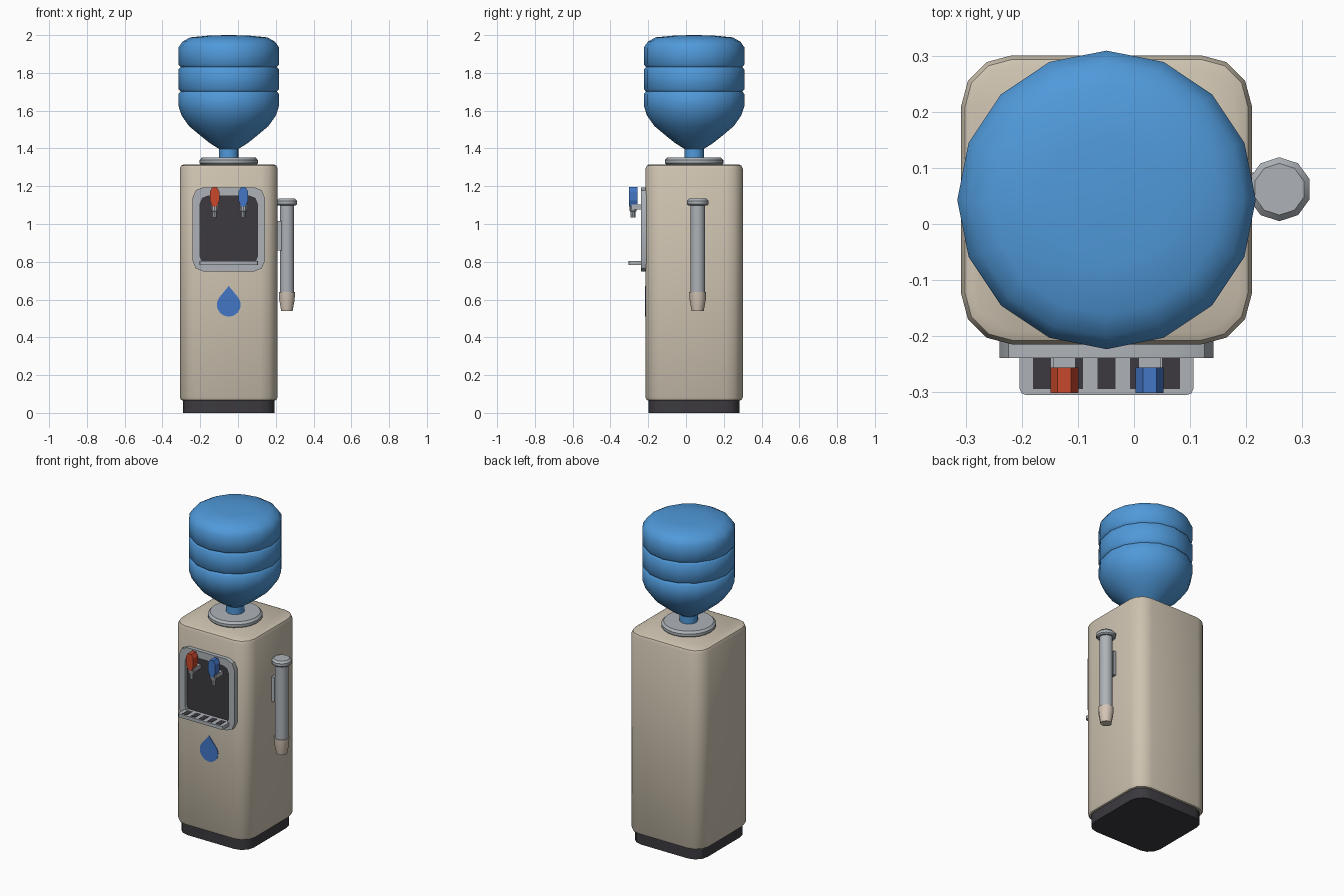
import bpy, bmesh, math
from math import sin, cos, pi, radians

if "Cube" in bpy.data.objects:
    bpy.data.objects.remove(bpy.data.objects["Cube"])

CX, CY = -0.049, 0.043   # axis of cabinet and bottle


def material(name, rgb):
    m = bpy.data.materials.new(name)
    m.diffuse_color = (*rgb, 1)
    m.use_nodes = True
    m.node_tree.nodes["Principled BSDF"].inputs["Base Color"].default_value = m.diffuse_color
    return m


BEIGE = material("warm beige", (0.62, 0.55, 0.44))
GREY = material("cool grey", (0.42, 0.45, 0.48))
DARK = material("charcoal", (0.045, 0.042, 0.05))
WATER = material("bottle blue", (0.08, 0.32, 0.70))
BLUE = material("cold blue", (0.055, 0.18, 0.56))
RED = material("hot red", (0.58, 0.065, 0.025))
CUP = material("cup cream", (0.66, 0.56, 0.47))


def finish(name, bm, mats, angle=30):
    bmesh.ops.recalc_face_normals(bm, faces=bm.faces)
    me = bpy.data.meshes.new(name)
    bm.to_mesh(me)
    bm.free()
    for m in mats:
        me.materials.append(m)
    ob = bpy.data.objects.new(name, me)
    bpy.context.collection.objects.link(ob)
    bpy.ops.object.select_all(action='DESELECT')
    ob.select_set(True)
    bpy.context.view_layer.objects.active = ob
    bpy.ops.object.shade_smooth_by_angle(angle=radians(angle))
    return ob


def loft(name, rings, mats, angle=30, end_mat=0):
    """Skin a list of equal-length point rings and cap both ends."""
    bm = bmesh.new()
    loops = [[bm.verts.new(p) for p in r] for r in rings]
    n = len(loops[0])
    for a, b in zip(loops, loops[1:]):
        for i in range(n):
            j = (i + 1) % n
            bm.faces.new((a[i], a[j], b[j], b[i]))
    bm.faces.new(loops[0][::-1])
    bm.faces.new(loops[-1]).material_index = end_mat
    return finish(name, bm, mats, angle)


def rounded(cx, cy, w, h, r, seg):
    pts = []
    for k, (sx, sy) in enumerate(((1, 1), (-1, 1), (-1, -1), (1, -1))):
        for i in range(seg + 1):
            a = pi / 2 * (k + i / seg)
            pts.append((cx + sx * (w / 2 - r) + r * cos(a),
                        cy + sy * (h / 2 - r) + r * sin(a)))
    return pts


def flat(pts, z):
    return [(x, y, z) for x, y in pts]


def upright(pts, y):
    return [(x, y, z) for x, z in pts]


def lathe(name, x, y, profile, sides, mat, angle=35):
    rings = [[(x + r * sin(2 * pi * i / sides), y + r * cos(2 * pi * i / sides), z)
              for i in range(sides)] for r, z in profile]
    return loft(name, rings, [mat], angle)


def box(name, x0, x1, y0, y1, z0, z1, mat):
    pts = [(x0, y0), (x1, y0), (x1, y1), (x0, y1)]
    return loft(name, [flat(pts, z0), flat(pts, z1)], [mat])


# Plinth and cabinet
loft("plinth", [flat(rounded(CX, CY, 0.485, 0.482, 0.08, 3), z) for z in (0, 0.066)], [DARK])
cabinet = [(0.03, 0.062), (0.007, 0.068), (0, 0.082), (0, 1.293), (0.007, 1.309), (0.022, 1.316)]
loft("cabinet", [flat(rounded(CX, CY, 0.518 - 2 * d, 0.515 - 2 * d, 0.09 - d * 0.8, 3), z)
                 for d, z in cabinet], [BEIGE], 40)

# Collar and water bottle with two grooves
lathe("bottle_collar", CX, CY, [(0.145, 1.312), (0.155, 1.322), (0.155, 1.338),
                                (0.143, 1.351), (0.06, 1.353)], 24, GREY)
lathe("water_bottle", CX, CY,
      [(0.052, 1.34), (0.052, 1.398), (0.10, 1.428), (0.15, 1.468), (0.21, 1.518),
       (0.25, 1.575), (0.266, 1.625), (0.266, 1.688), (0.255, 1.701), (0.266, 1.714),
       (0.266, 1.818), (0.255, 1.831), (0.266, 1.844), (0.266, 1.935),
       (0.245, 1.965), (0.205, 1.988), (0.11, 1.997), (0.02, 2.0)], 16, WATER, 50)

# Front panel: grey frame around a dark recess
outer = rounded(CX, 0.972, 0.382, 0.445, 0.055, 2)
inner = rounded(CX, 0.967, 0.302, 0.362, 0.04, 2)
loft("front_panel", [upright(outer, -0.205), upright(outer, -0.239),
                     upright(inner, -0.239), upright(inner, -0.219)], [GREY, DARK], 30, 1)

# Drip tray with five dark slots
tray = rounded(CX, -0.262, 0.31, 0.086, 0.012, 2)
loft("drip_tray", [flat(tray, z) for z in (0.782, 0.803)], [GREY])
for i in range(5):
    x = CX + (i - 2) * 0.0575
    box(f"tray_slot_{i + 1}", x - 0.016, x + 0.016, -0.294, -0.239, 0.801, 0.805, DARK)

# Hot and cold taps
half = [(0.012, 1.092), (0.025, 1.125), (0.025, 1.172), (0.012, 1.195)]
for label, x, mat in (("hot", -0.124, RED), ("cold", 0.028, BLUE)):
    pts = [(x + a, z) for a, z in half] + [(x - a, z) for a, z in half[::-1]]
    loft(label + "_lever", [upright(pts, -0.301), upright(pts, -0.256)], [mat], 20)
    box(label + "_tap_arm", x - 0.02, x + 0.02, -0.288, -0.215, 1.078, 1.104, GREY)
    lathe(label + "_spout", x, -0.28, [(0.018, 1.095), (0.018, 1.068), (0.013, 1.066),
                                       (0.013, 1.034)], 10, GREY)

# Painted water drop on the front
R, ZC = 0.063, 0.573
drop = [(CX, 0.672)] + [(CX + R * cos(a), ZC + R * sin(a))
                        for a in (radians(35 - 250 * i / 16) for i in range(17))]
loft("water_drop", [upright(drop, -0.212), upright(drop, -0.218)], [BLUE], 20)

# Cup dispenser on the right side
DX, DY = 0.259, 0.062
lathe("cup_tube", DX, DY, [(0.039, 0.635), (0.039, 1.105)], 10, GREY, 40)
lathe("cup_tube_cap", DX, DY, [(0.05, 1.098), (0.057, 1.105), (0.057, 1.122),
                               (0.046, 1.134)], 10, GREY, 40)
lathe("paper_cups", DX, DY, [(0.032, 0.54), (0.043, 0.60), (0.045, 0.64)], 10, CUP, 40)
box("dispenser_bracket", 0.2, 0.23, DY - 0.03, DY + 0.03, 0.86, 1.015, GREY)
